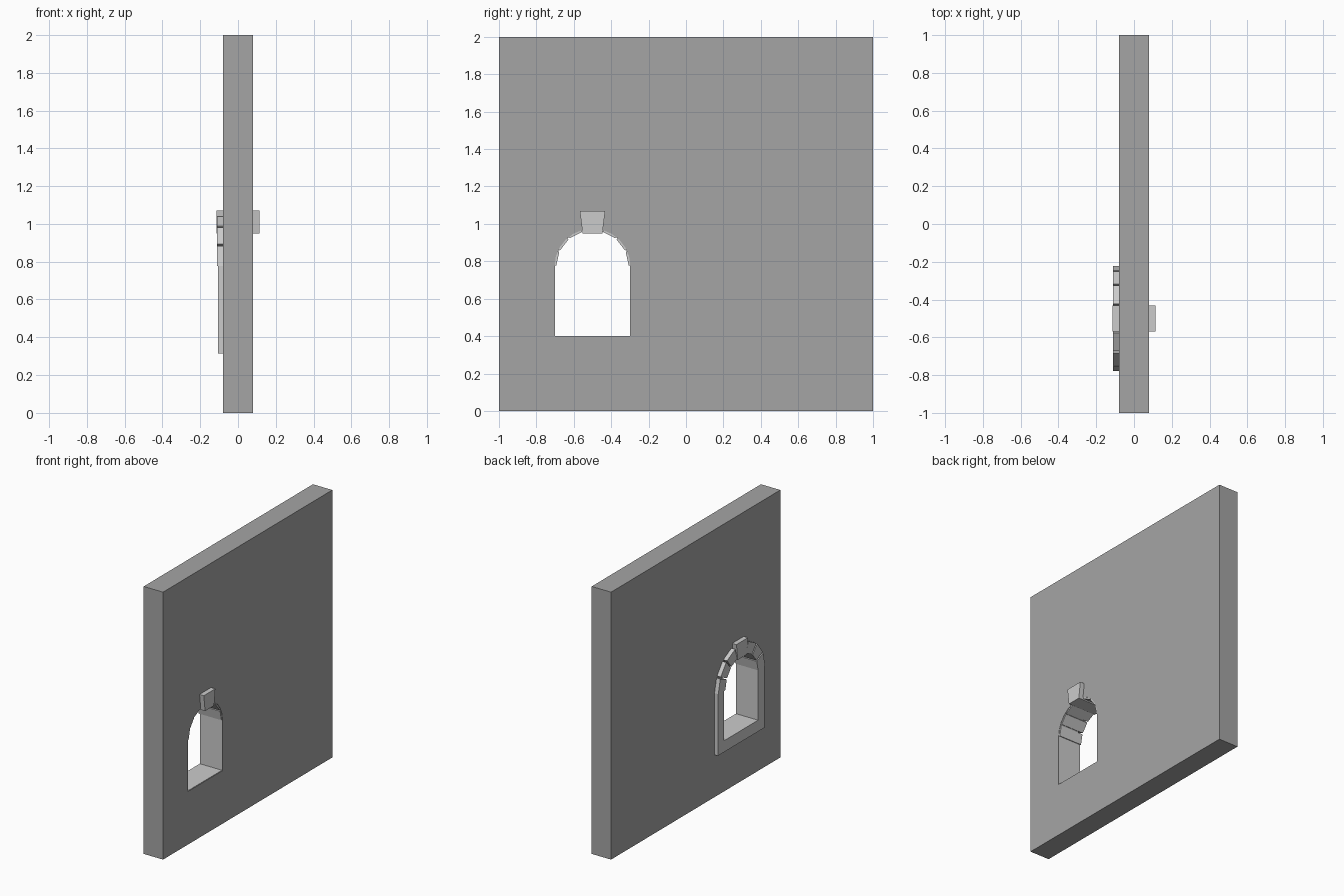
import bpy, bmesh
from math import sin, cos, radians

if "Cube" in bpy.data.objects:
    bpy.data.objects.remove(bpy.data.objects["Cube"])

CY, SPRING, R = -0.5, 0.772, 0.203   # window centre line, springing height, arch radius


def grey(name, value):
    mat = bpy.data.materials.new(name)
    mat.diffuse_color = (value, value, value, 1)
    mat.use_nodes = True
    mat.node_tree.nodes["Principled BSDF"].inputs["Base Color"].default_value = mat.diffuse_color
    return mat


WALL = grey("wall_grey", 0.375)
STONE = grey("stone_grey", 0.56)


def prism(name, profile, x0, x1, mat):
    """Extrude a closed (y, z) profile from x0 to x1."""
    bm = bmesh.new()
    face = bm.faces.new([bm.verts.new((x0, y, z)) for y, z in profile])
    ext = bmesh.ops.extrude_face_region(bm, geom=[face])
    verts = [v for v in ext["geom"] if isinstance(v, bmesh.types.BMVert)]
    bmesh.ops.translate(bm, verts=verts, vec=(x1 - x0, 0, 0))
    bmesh.ops.recalc_face_normals(bm, faces=bm.faces[:])
    mesh = bpy.data.meshes.new(name)
    bm.to_mesh(mesh)
    bm.free()
    mesh.materials.append(mat)
    obj = bpy.data.objects.new(name, mesh)
    bpy.context.collection.objects.link(obj)
    return obj


def polar(r, deg):
    return (CY + r * cos(radians(deg)), SPRING + r * sin(radians(deg)))


# wall slab with an arched window opening
wall = prism("wall", [(-1, 0), (1, 0), (1, 2), (-1, 2)], -0.08, 0.08, WALL)
opening = [(CY - R, 0.397), (CY + R, 0.397)] + [polar(R, 180 * i / 12) for i in range(13)]
cutter = prism("window_cutter", opening, -0.3, 0.3, WALL)
cutter.hide_render = True
cutter.hide_viewport = True
cut = wall.modifiers.new("window", "BOOLEAN")
cut.operation = "DIFFERENCE"
cut.solver = "EXACT"
cut.object = cutter

# U-shaped surround (jambs and sill) lining the opening
o, i, top = 0.275, 0.2, 0.78
prism("window_surround", [
    (CY - o, 0.315), (CY + o, 0.315), (CY + o, top), (CY + i, top),
    (CY + i, 0.4), (CY - i, 0.4), (CY - i, top), (CY - o, top)], -0.106, 0.077, STONE)

# three arch stones on each side, with narrow joints
for side in (0, 1):
    for n in range(3):
        a, b = 25 * n + 1.3, 25 * n + 23.7
        if side:
            a, b = 180 - b, 180 - a
        prism(f"arch_stone_{side * 3 + n + 1}",
              [polar(0.194, a), polar(0.277, a), polar(0.277, b), polar(0.194, b)],
              -0.111, 0.077, STONE)

# keystone passing through the wall
prism("keystone", [(CY - 0.053, 0.95), (CY + 0.053, 0.95),
                   (CY + 0.068, 1.07), (CY - 0.068, 1.07)], -0.115, 0.115, STONE)
